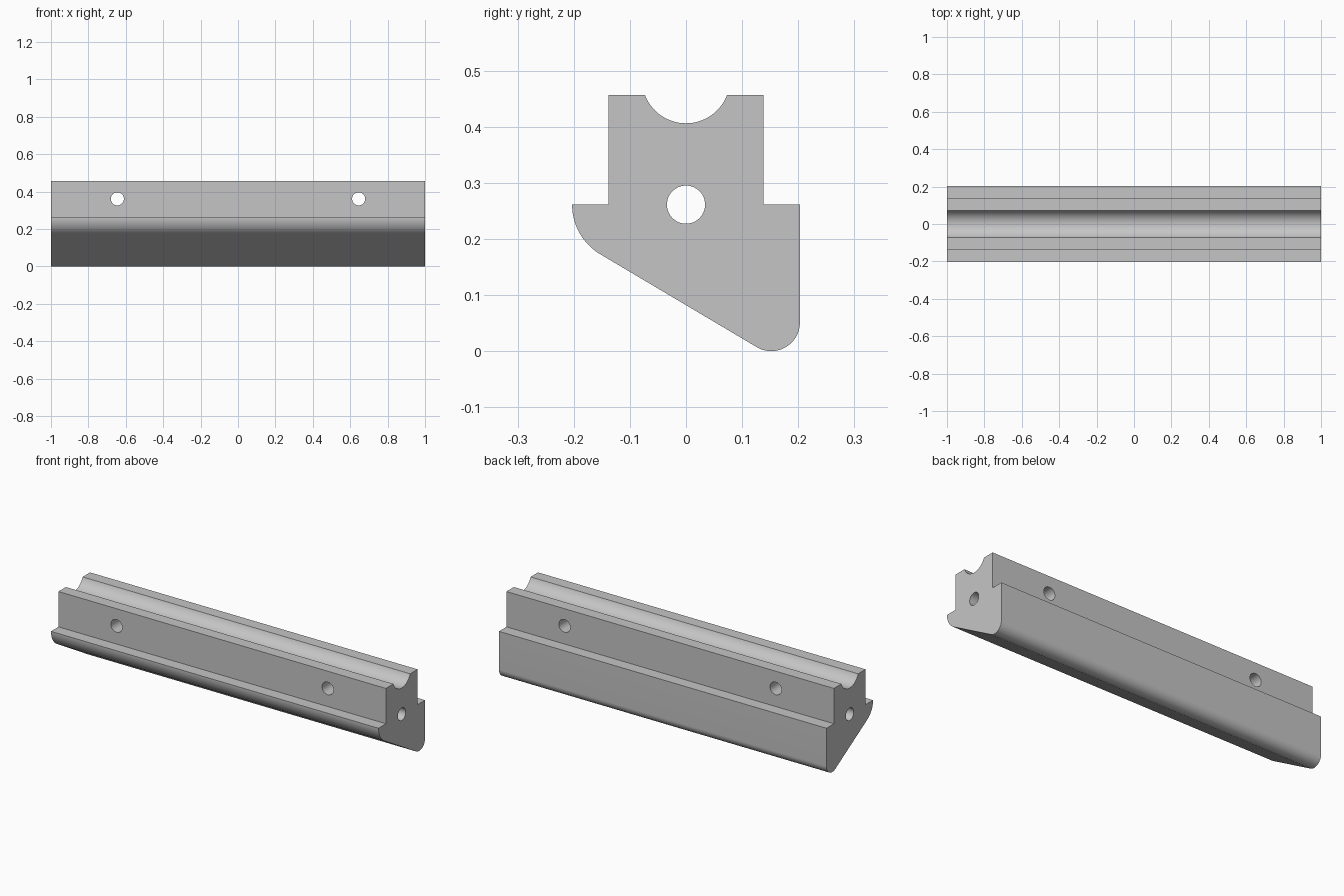
import bpy
import bmesh
from math import cos, sin, radians, asin, degrees
from mathutils import Matrix

if "Cube" in bpy.data.objects:
    bpy.data.objects.remove(bpy.data.objects["Cube"], do_unlink=True)

HALF = 1.0
TOP, LEDGE = 0.456, 0.261
NECK, SIDE = 0.138, 0.203

grey = bpy.data.materials.new("plain_grey")
grey.use_nodes = True
COLOUR = (0.56, 0.56, 0.56, 1)
grey.diffuse_color = COLOUR
grey.node_tree.nodes["Principled BSDF"].inputs["Base Color"].default_value = COLOUR


def arc(cy, cz, r, start, end, steps):
    """Points of an arc in the y-z plane, angles in degrees."""
    angles = [radians(start + (end - start) * i / steps) for i in range(steps + 1)]
    return [(cy + r * cos(a), cz + r * sin(a)) for a in angles]


def add_object(name, bm):
    bmesh.ops.recalc_face_normals(bm, faces=bm.faces[:])
    mesh = bpy.data.meshes.new(name)
    bm.to_mesh(mesh)
    bm.free()
    mesh.materials.append(grey)
    obj = bpy.data.objects.new(name, mesh)
    bpy.context.collection.objects.link(obj)
    return obj


def drill(target, name, radius, length, matrix):
    """Cut a round through-hole."""
    bm = bmesh.new()
    bmesh.ops.create_cone(bm, cap_ends=True, segments=48, radius1=radius,
                          radius2=radius, depth=length, matrix=matrix)
    cutter = add_object(name, bm)
    cutter.hide_render = True
    mod = target.modifiers.new(name, "BOOLEAN")
    mod.operation = "DIFFERENCE"
    mod.solver = "EXACT"
    mod.object = cutter
    bpy.ops.object.modifier_apply(modifier=mod.name)
    bpy.data.objects.remove(cutter, do_unlink=True)


# Cross-section: rounded wedge foot, stepped neck and grooved top
groove_r, groove_z = 0.0783, 0.4843
lip = degrees(asin((groove_z - TOP) / groove_r))
profile = arc(-0.1, LEDGE, 0.103, 180, 240, 20)
profile += arc(0.152, 0.051, 0.051, 240, 360, 24)
profile += [(SIDE, LEDGE), (NECK, LEDGE), (NECK, TOP)]
profile += arc(0, groove_z, groove_r, -lip, -180 + lip, 32)
profile += [(-NECK, TOP), (-NECK, LEDGE)]

# Bar: cross-section extruded along x
bm = bmesh.new()
end_face = bm.faces.new([bm.verts.new((-HALF, y, z)) for y, z in profile])
swept = bmesh.ops.extrude_face_region(bm, geom=[end_face], use_keep_orig=True)
moved = [v for v in swept["geom"] if isinstance(v, bmesh.types.BMVert)]
bmesh.ops.translate(bm, verts=moved, vec=(2 * HALF, 0, 0))
bar = add_object("grooved_bar", bm)
bpy.context.view_layer.objects.active = bar
bar.select_set(True)

# Lengthwise bore and two cross holes
drill(bar, "long_bore", 0.034, 3,
      Matrix.Translation((0, 0, LEDGE)) @ Matrix.Rotation(radians(90), 4, "Y"))
for side in (-1, 1):
    drill(bar, "cross_hole", 0.035, 1,
          Matrix.Translation((side * 0.645, 0, 0.361)) @ Matrix.Rotation(radians(90), 4, "X"))

bpy.ops.object.shade_smooth_by_angle(angle=radians(30))
